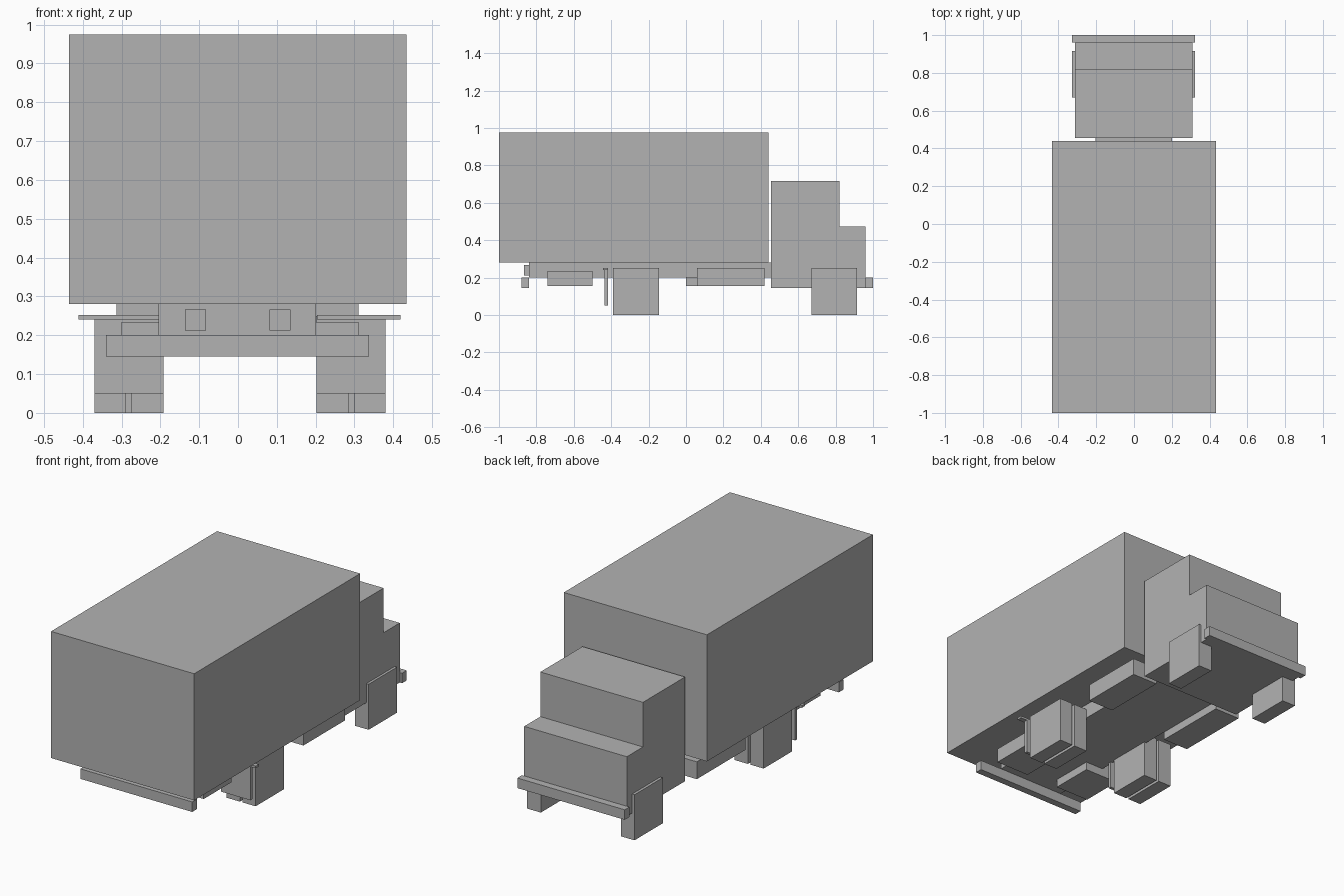
import bpy
import bmesh

if "Cube" in bpy.data.objects:
    bpy.data.objects.remove(bpy.data.objects["Cube"])

grey = bpy.data.materials.new("plain grey")
grey.diffuse_color = (0.45, 0.45, 0.45, 1)
grey.use_nodes = True
grey.node_tree.nodes["Principled BSDF"].inputs["Base Color"].default_value = grey.diffuse_color


def finish(name, bm):
    bmesh.ops.recalc_face_normals(bm, faces=bm.faces)
    mesh = bpy.data.meshes.new(name)
    bm.to_mesh(mesh)
    bm.free()
    mesh.materials.append(grey)
    obj = bpy.data.objects.new(name, mesh)
    bpy.context.collection.objects.link(obj)
    return obj


def box(name, x, y, z):
    """Box from (min, max) ranges on each axis."""
    bm = bmesh.new()
    bmesh.ops.create_cube(bm, size=1)
    for v in bm.verts:
        v.co = [r[0] if c < 0 else r[1] for c, r in zip(v.co, (x, y, z))]
    return finish(name, bm)


def pair(name, x, y, z, shift=0.0):
    """The same box on both sides, mirrored about x = shift."""
    box(name + "_right", (shift + x[0], shift + x[1]), y, z)
    box(name + "_left", (shift - x[1], shift - x[0]), y, z)


# Cargo body and chassis
box("cargo_box", (-0.435, 0.434), (-1.0, 0.44), (0.28, 0.975))
box("chassis", (-0.205, 0.201), (-0.84, 0.47), (0.2, 0.28))

# Cab: stepped side profile extruded across the width
profile = [(0.455, 0.145), (0.96, 0.145), (0.96, 0.472),
           (0.82, 0.472), (0.82, 0.717), (0.455, 0.717)]
bm = bmesh.new()
face = bm.faces.new([bm.verts.new((-0.313, y, z)) for y, z in profile])
side = bmesh.ops.extrude_face_region(bm, geom=[face])["geom"]
bmesh.ops.translate(bm, vec=(0.623, 0, 0),
                    verts=[g for g in side if isinstance(g, bmesh.types.BMVert)])
finish("cab", bm)

# Bumpers and tail lamps
box("cab_bumper", (-0.328, 0.324), (0.96, 1.0), (0.145, 0.2))
box("rear_bumper", (-0.34, 0.338), (-0.88, -0.84), (0.145, 0.2))
pair("tail_lamp", (0.082, 0.136), (-0.867, -0.84), (0.212, 0.266), -0.001)

# Block wheels: single at the cab, double under the cargo box
pair("cab_wheel", (0.243, 0.326), (0.67, 0.915), (0, 0.25), -0.002)
pair("inner_rear_wheel", (0.197, 0.279), (-0.39, -0.145), (0, 0.25), 0.005)
pair("outer_rear_wheel", (0.295, 0.375), (-0.39, -0.145), (0, 0.25), 0.005)

# Mudflaps with their hanger bars
pair("mudflap", (0.197, 0.375), (-0.435, -0.418), (0.05, 0.24), 0.005)
pair("mudflap_bar", (0.2, 0.415), (-0.445, -0.418), (0.24, 0.252), 0.004)

# Tanks and storage boxes slung from the chassis
box("tank_right", (0.2, 0.355), (0.06, 0.42), (0.155, 0.25))
box("tank_left", (-0.36, -0.205), (0.0, 0.42), (0.155, 0.25))
pair("storage_box", (0.1, 0.305), (-0.74, -0.5), (0.155, 0.234), 0.005)
